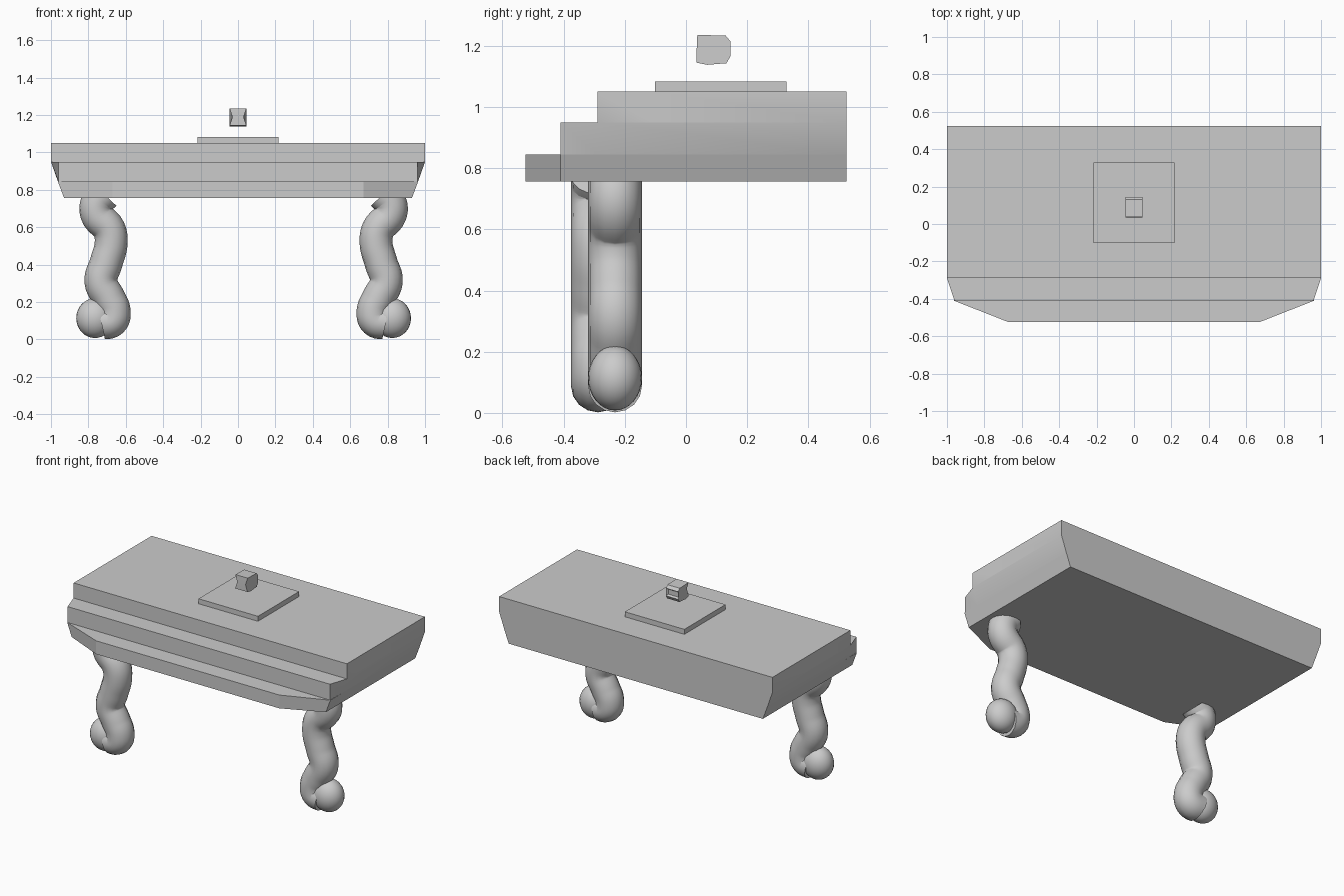
import bpy, bmesh, math

if "Cube" in bpy.data.objects:
    bpy.data.objects.remove(bpy.data.objects["Cube"])


def finish(bm, name, angle=35):
    bmesh.ops.remove_doubles(bm, verts=bm.verts, dist=0.0001)
    bmesh.ops.recalc_face_normals(bm, faces=bm.faces)
    me = bpy.data.meshes.new(name)
    bm.to_mesh(me)
    bm.free()
    ob = bpy.data.objects.new(name, me)
    bpy.context.collection.objects.link(ob)
    smooth(ob, angle)
    return ob


def smooth(ob, angle):
    bpy.ops.object.select_all(action='DESELECT')
    ob.select_set(True)
    bpy.context.view_layer.objects.active = ob
    bpy.ops.object.shade_smooth_by_angle(angle=math.radians(angle))


# Stepped slab: mirrored half outlines lofted upwards
rings = [
    (0.757, [(.93, .525), (.93, -.41), (.67, -.525)]),
    (0.845, [(.963, .525), (.963, -.41), (.67, -.525)]),
    (0.845, [(.963, .525), (.963, -.29), (.96, -.41)]),
    (0.95, [(1, .525), (1, -.29), (.96, -.41)]),
    (0.95, [(1, .525), (1, -.1), (1, -.29)]),
    (1.05, [(1, .525), (1, -.1), (1, -.29)]),
]
bm = bmesh.new()
loops = []
for z, half in rings:
    outline = half + [(-x, y) for x, y in reversed(half)]
    loops.append([bm.verts.new((x, y, z)) for x, y in outline])
for a, b in zip(loops, loops[1:]):
    for i in range(6):
        j = (i + 1) % 6
        bm.faces.new((a[i], a[j], b[j], b[i]))
bm.faces.new(loops[0])
bm.faces.new(loops[-1])
finish(bm, "stepped_slab", 20)

# Square plate on top
bm = bmesh.new()
bmesh.ops.create_cube(bm, size=1)
for v in bm.verts:
    v.co = (v.co.x * .435, .113 + v.co.y * .43, 1.066 + v.co.z * .034)
finish(bm, "top_plate")

# Small floating block: side profile extruded, pinched at the front, recessed at the back
profile = [(.035, 1.145), (.035, 1.19), (.037, 1.236), (.13, 1.233), (.145, 1.215),
           (.145, 1.165), (.132, 1.143), (.07, 1.138)]
bm = bmesh.new()
sides = []
for s in (-1, 1):
    sides.append([bm.verts.new((s * (.030 if z == 1.19 else .045), y, z)) for y, z in profile])
    bm.faces.new(sides[-1])
for i in range(len(profile)):
    j = (i + 1) % len(profile)
    bm.faces.new((sides[0][i], sides[0][j], sides[1][j], sides[1][i]))
bmesh.ops.recalc_face_normals(bm, faces=bm.faces)
back = [f for f in bm.faces if f.normal.y > .95]
bmesh.ops.inset_region(bm, faces=back, thickness=.012, depth=-.012)
finish(bm, "floating_block", 30)

# Curled legs: a swept tube with a rounded foot
path = [(-.715, .775), (-.752, .735), (-.755, .67), (-.690, .59), (-.678, .52),
        (-.705, .41), (-.733, .31), (-.690, .22), (-.662, .15), (-.675, .10), (-.73, .088)]


def leg(name, side, dx, y):
    cu = bpy.data.curves.new(name, 'CURVE')
    cu.dimensions = '3D'
    cu.bevel_depth = .088
    cu.bevel_resolution = 6
    cu.resolution_u = 6
    cu.use_fill_caps = True
    sp = cu.splines.new('BEZIER')
    sp.bezier_points.add(len(path) - 1)
    for p, (x, z) in zip(sp.bezier_points, path):
        p.co = (-side * x + dx, y, z)
        p.handle_left_type = p.handle_right_type = 'AUTO'
    ob = bpy.data.objects.new(name, cu)
    bpy.context.collection.objects.link(ob)
    bpy.ops.object.select_all(action='DESELECT')
    ob.select_set(True)
    bpy.context.view_layer.objects.active = ob
    bpy.ops.object.convert(target='MESH')
    smooth(bpy.context.object, 50)
    bm = bmesh.new()
    bmesh.ops.create_uvsphere(bm, u_segments=24, v_segments=16, radius=1)
    for v in bm.verts:
        v.co = (side * .765 + dx + v.co.x * .1, y + v.co.y * .088, .114 + v.co.z * .106)
    finish(bm, name + "_foot", 50)


leg("left_leg", -1, 0, -.288)
leg("right_leg", 1, .06, -.232)
